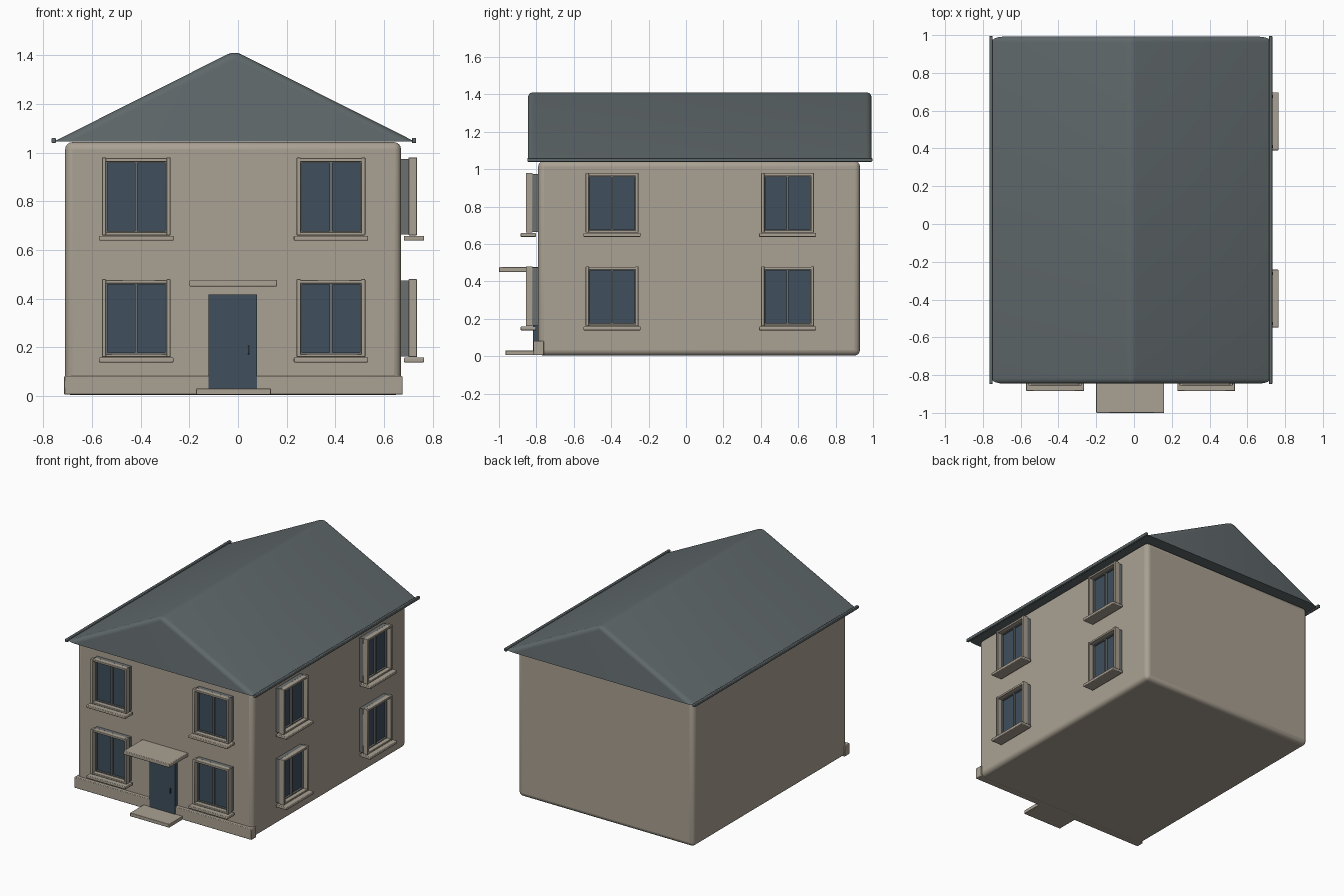
import bpy
import bmesh
from mathutils import Vector

if "Cube" in bpy.data.objects:
    bpy.data.objects.remove(bpy.data.objects["Cube"])


def material(name, rgb):
    m = bpy.data.materials.new(name)
    m.diffuse_color = (*rgb, 1)
    m.use_nodes = True
    m.node_tree.nodes["Principled BSDF"].inputs["Base Color"].default_value = m.diffuse_color
    return m


STONE = material("beige stone", (0.40, 0.355, 0.29))
SLATE = material("slate grey", (0.115, 0.138, 0.145))
SASH = material("sash grey", (0.15, 0.16, 0.16))
BLUE = material("dark blue", (0.05, 0.077, 0.107))
DARK = material("dark metal", (0.02, 0.025, 0.03))


def finish(name, bm, mat, bevel=0.0, segments=2):
    bmesh.ops.recalc_face_normals(bm, faces=bm.faces)
    me = bpy.data.meshes.new(name)
    bm.to_mesh(me)
    bm.free()
    me.materials.append(mat)
    ob = bpy.data.objects.new(name, me)
    bpy.context.collection.objects.link(ob)
    if bevel:
        mod = ob.modifiers.new("Bevel", 'BEVEL')
        mod.width = bevel
        mod.segments = segments
    bpy.context.view_layer.objects.active = ob
    bpy.ops.object.select_all(action='DESELECT')
    ob.select_set(True)
    bpy.ops.object.shade_smooth_by_angle(angle=0.6)
    return ob


def boxes(name, mat, extents, bevel=0.0, segments=2, place=None):
    """One object from boxes given as (x0, x1, y0, y1, z0, z1)."""
    bm = bmesh.new()
    for x0, x1, y0, y1, z0, z1 in extents:
        verts = bmesh.ops.create_cube(bm, size=1)['verts']
        for v in verts:
            co = Vector((x0 + (v.co.x + .5) * (x1 - x0),
                         y0 + (v.co.y + .5) * (y1 - y0),
                         z0 + (v.co.z + .5) * (z1 - z0)))
            v.co = place(co) if place else co
    return finish(name, bm, mat, bevel, segments)


# Walls
boxes("walls", STONE, [(-.71, .67, -.79, .93, .003, 1.043)], .03, 4)

# Roof prism with rounded ridge and gable edges
bm = bmesh.new()
ends = []
for y in (-.845, .992):
    ends.append([bm.verts.new((x, y, z))
                 for x, z in ((-.757, 1.045), (.727, 1.045), (-.015, 1.418))])
a, b = ends
bm.faces.new(a)
bm.faces.new(b)
for i in range(3):
    j = (i + 1) % 3
    bm.faces.new((a[i], a[j], b[j], b[i]))
round_edges = [e for e in bm.edges if max(v.co.z for v in e.verts) > 1.2]
bmesh.ops.bevel(bm, geom=round_edges, offset=.03, segments=4, profile=.5,
                affect='EDGES')
finish("roof", bm, SLATE)

# Gutters along the eaves
for side, x in (("left", -.757), ("right", .723)):
    boxes(side + "_gutter", SLATE,
          [(x - .009, x + .009, -.847, .996, 1.039, 1.06)], .004)

# Plinth, step, canopy
boxes("plinth", STONE, [(-.714, .676, -.815, -.76, .005, .082)], .004)
boxes("step", STONE, [(-.172, .135, -.965, -.78, .005, .03)], .003)
boxes("canopy", STONE, [(-.2, .16, -1.0, -.78, .45, .476)], .004)

# Door and handle
boxes("door", BLUE, [(-.121, .079, -.819, -.78, .03, .416)])
boxes("door_handle", DARK, [(.041, .048, -.826, -.818, .17, .208)], .002)


def window(name, base, place):
    """Local axes: x along the wall, y outward from it, z up."""
    z0, z1 = base, base + .32
    w = .141
    # Raised stone surround
    boxes(name + "_surround", STONE, [
        (-w, -w + .017, .03, .066, z0, z1),
        (w - .017, w, .03, .066, z0, z1),
        (-w + .012, w - .012, .03, .064, z1 - .018, z1 - .003),
        (-w + .012, w - .012, .03, .064, z0, z0 + .013)], .003, 2, place)
    # Grey sash with centre bar
    boxes(name + "_sash", SASH, [
        (-.135, -.119, -.01, .034, z0 + .003, z1 - .006),
        (.119, .135, -.01, .034, z0 + .003, z1 - .006),
        (-.12, .12, -.01, .034, z1 - .023, z1 - .006),
        (-.12, .12, -.01, .034, z0 + .003, z0 + .018),
        (-.006, .006, -.01, .034, z0 + .015, z1 - .02)], 0, 1, place)
    # Glass pane
    boxes(name + "_glass", BLUE,
          [(-.12, .12, .012, .02, z0 + .015, z1 - .02)], 0, 1, place)
    # Sill
    boxes(name + "_sill", STONE,
          [(-.153, .153, .012, .095, z0 - .022, z0 - .002)], .004, 2, place)


# Windows on the front and right walls, two floors each
for floor, base in (("lower", .16), ("upper", .66)):
    for side, c in (("left", -.418), ("right", .382)):
        window(f"front_{floor}_{side}_window", base,
               lambda p, c=c: Vector((c + p.x, -.79 - p.y, p.z)))
    for side, c in (("near", -.395), ("far", .543)):
        window(f"side_{floor}_{side}_window", base,
               lambda p, c=c: Vector((.67 + p.y, c + p.x, p.z)))
